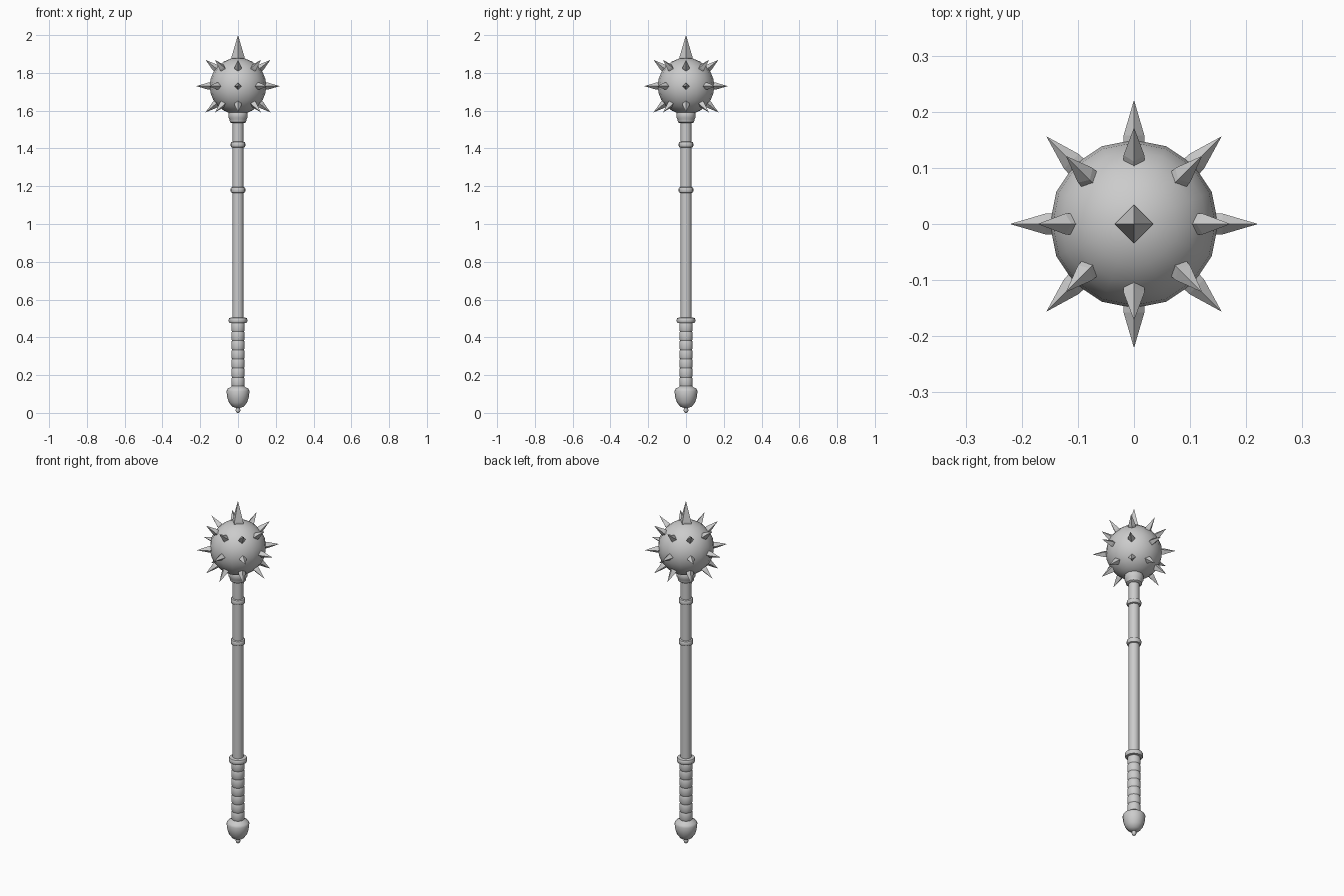
import bpy, math
from mathutils import Matrix, Vector

if "Cube" in bpy.data.objects:
    bpy.data.objects.remove(bpy.data.objects["Cube"])


def make_mesh(name, verts, faces, smooth=None):
    me = bpy.data.meshes.new(name)
    me.from_pydata(verts, [], faces)
    me.update()
    ob = bpy.data.objects.new(name, me)
    bpy.context.collection.objects.link(ob)
    if smooth:
        bpy.ops.object.select_all(action='DESELECT')
        ob.select_set(True)
        bpy.context.view_layer.objects.active = ob
        bpy.ops.object.shade_smooth_by_angle(angle=math.radians(smooth))
    return ob


def lathe(profile, sides):
    """Rings from (radius, height) pairs, closed at both ends."""
    verts, faces = [], []
    for r, z in profile:
        for i in range(sides):
            a = 2 * math.pi * i / sides
            verts.append(Vector((r * math.cos(a), r * math.sin(a), z)))
    for k in range(len(profile) - 1):
        for i in range(sides):
            j = (i + 1) % sides
            faces.append((k * sides + i, k * sides + j,
                          (k + 1) * sides + j, (k + 1) * sides + i))
    faces.append(tuple(reversed(range(sides))))
    top = (len(profile) - 1) * sides
    faces.append(tuple(range(top, top + sides)))
    return verts, faces


def turned(name, profile, sides=16):
    return make_mesh(name, *lathe(profile, sides), smooth=40)


CENTRE = Vector((0, 0, 1.73))

# Ball head
bpy.ops.mesh.primitive_uv_sphere_add(segments=16, ring_count=12, radius=0.15, location=CENTRE)
ball = bpy.context.object
ball.name = "ball_head"
bpy.ops.object.shade_smooth()


# Four-sided spikes pointing out of the ball
def spike(name, azimuth, elevation, profile):
    turn = (Matrix.Rotation(azimuth, 3, 'Z')
            @ Matrix.Rotation(math.pi / 2 - elevation, 3, 'Y'))
    verts, faces = lathe(profile, 4)
    make_mesh(name, [CENTRE + turn @ v for v in verts], faces)


small = [(0.0195, 0.135), (0.0185, 0.158), (0.0003, 0.22)]
for ring, elev in (("lower", -39), ("middle", 0), ("upper", 39)):
    for i in range(8):
        spike(f"{ring}_spike_{i}", i * math.pi / 4, math.radians(elev), small)
spike("top_spike", 0, math.pi / 2, [(0.034, 0.138), (0.034, 0.155), (0.029, 0.172), (0.0003, 0.27)])

# Shaft and the socket under the ball
turned("shaft", [(0.029, 0.13), (0.029, 1.60)])
turned("socket", [(0.036, 1.535), (0.043, 1.54), (0.045, 1.555), (0.051, 1.565),
                  (0.051, 1.585), (0.045, 1.60)])


# Rounded bands on the shaft
def band(name, z, r, h):
    turned(name, [(0.028, z - h), (r * 0.93, z - h * 0.8), (r, z - h * 0.35),
                  (r, z + h * 0.35), (r * 0.93, z + h * 0.8), (0.028, z + h)])


band("upper_band", 1.42, 0.039, 0.016)
band("lower_band", 1.18, 0.039, 0.016)
band("grip_guard", 0.49, 0.049, 0.016)

# Grip made of stacked wraps
grip, step = [], 0.0485
for i in range(7):
    z = 0.14 + i * step
    grip += [(0.032, z), (0.0355, z + step * 0.2), (0.0355, z + step * 0.8), (0.032, z + step)]
turned("grip", grip)

# Pommel and end knob
turned("pommel", [(0.010, 0.026), (0.032, 0.034), (0.048, 0.055), (0.057, 0.082),
                  (0.061, 0.115), (0.056, 0.127), (0.040, 0.136), (0.033, 0.142)])
turned("end_knob", [(0.004, 0.0), (0.010, 0.004), (0.013, 0.014), (0.010, 0.025), (0.008, 0.035)], 12)
